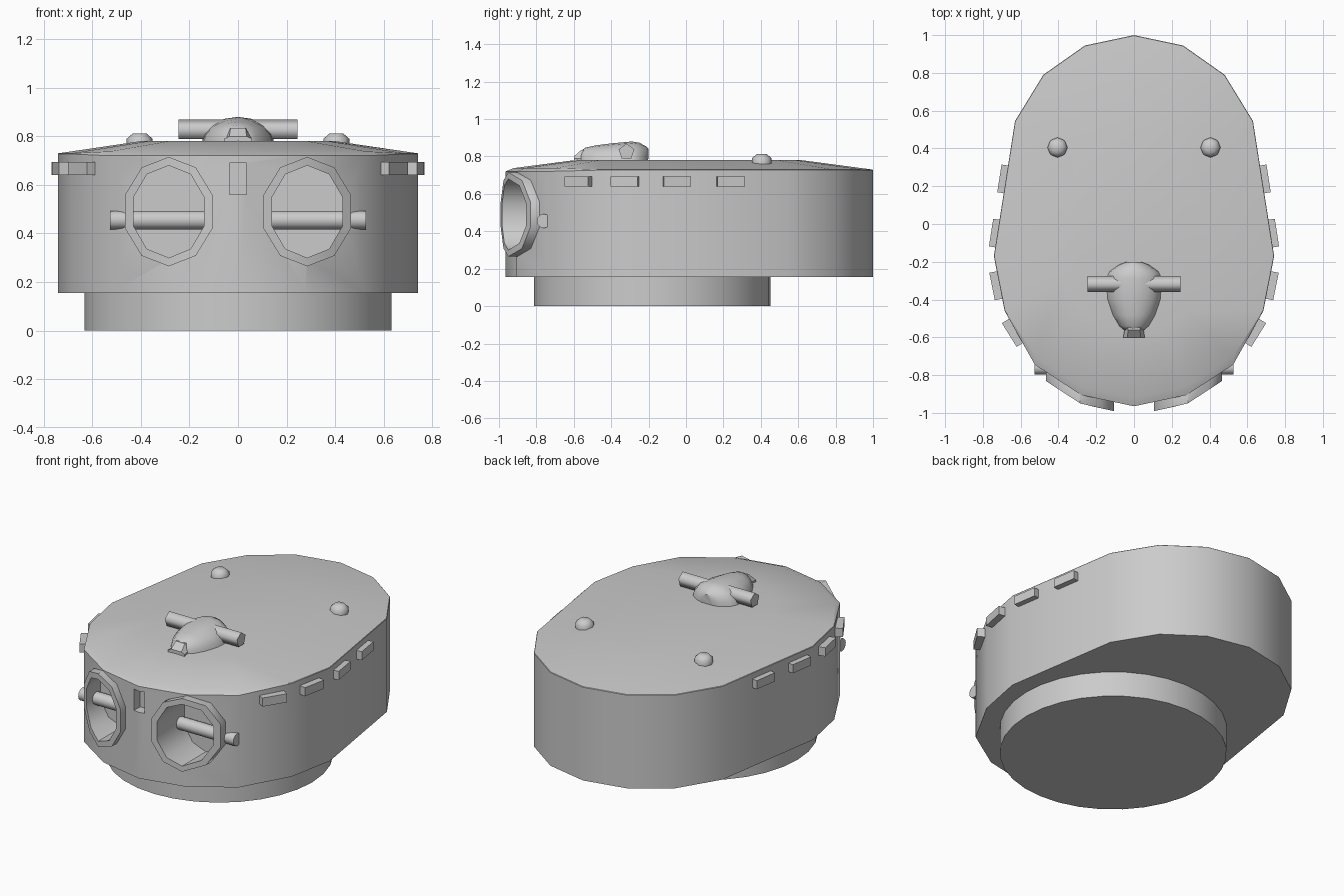
import bpy, bmesh, math
from mathutils import Matrix, Vector

if "Cube" in bpy.data.objects:
    bpy.data.objects.remove(bpy.data.objects["Cube"])


def make(name, verts, faces, smooth=28):
    me = bpy.data.meshes.new(name)
    me.from_pydata(verts, [], faces)
    bm = bmesh.new()
    bm.from_mesh(me)
    bmesh.ops.recalc_face_normals(bm, faces=bm.faces)
    bm.to_mesh(me)
    bm.free()
    ob = bpy.data.objects.new(name, me)
    bpy.context.collection.objects.link(ob)
    if smooth:
        shade(ob, smooth)
    return ob


def shade(ob, angle):
    bpy.ops.object.select_all(action='DESELECT')
    ob.select_set(True)
    bpy.context.view_layer.objects.active = ob
    bpy.ops.object.shade_smooth_by_angle(angle=math.radians(angle))


def loft(name, rings, caps=True, closed=False, smooth=28):
    n, m = len(rings[0]), len(rings)
    faces = []
    for r in range(m if closed else m - 1):
        a, b = r * n, ((r + 1) % m) * n
        faces += [(a + i, a + (i + 1) % n, b + (i + 1) % n, b + i) for i in range(n)]
    if caps:
        faces += [tuple(range(n)), tuple(range((m - 1) * n, m * n))]
    return make(name, [v for r in rings for v in r], faces, smooth)


def box(name, centre, size, turn=0):
    x, y, z = (s / 2 for s in size)
    rot = Matrix.Rotation(turn, 3, 'Z')
    rings = [[Vector(centre) + rot @ Vector((a * x, b * y, c * z))
              for a, b in ((-1, -1), (1, -1), (1, 1), (-1, 1))] for c in (-1, 1)]
    return loft(name, rings, smooth=0)


def bar(name, x0, x1, y, z, r, n, start=0):
    rings = [[(x, y + r * math.cos(start + math.tau * i / n), z + r * math.sin(start + math.tau * i / n))
              for i in range(n)] for x in (x0, x1)]
    return loft(name, rings, smooth=0 if n < 5 else 75)


# Turret shell with a shallow crowned roof and chamfered brow
half = [(0.26, 0.945), (0.48, 0.79), (0.63, 0.545), (0.742, -0.17),
        (0.685, -0.46), (0.525, -0.745), (0.28, -0.905)]
outline = [(0, 1.0)] + half + [(0, -0.965)] + [(-x, y) for x, y in reversed(half)]


def brow(x, y):
    return (x, y + 0.045, 0.738) if y < -0.7 else (x * 0.997, y * 0.997, 0.73)


shell = loft("turret_shell", [
    [(x, y, 0.155) for x, y in outline],
    [(x, y, 0.72 if y < -0.7 else 0.727) for x, y in outline],
    [brow(x, y) for x, y in outline],
    [(x * 0.54, y * 0.62, 0.78) for x, y in outline]], smooth=0)


def front_y(x):
    x = abs(x)
    if x < 0.28:
        return -0.965 + 0.06 * x / 0.28
    return -0.905 + 0.16 * (x - 0.28) / 0.245


def port_ring(cx, rx, rz, depth):
    pts = []
    for i in range(10):
        a = math.pi / 2 + math.tau * i / 10
        x = cx + rx * math.cos(a)
        pts.append((x, depth(x), 0.49 + rz * math.sin(a)))
    return pts


# Recesses cut in the front
cutters = [box("slot_cutter", (0, -0.97, 0.625), (0.07, 0.14, 0.13))]
for s in (-1, 1):
    cutters.append(loft("port_cutter", [port_ring(s * 0.285, 0.16, 0.198, lambda x: d)
                                        for d in (-1.1, -0.72)], smooth=0))
for c in cutters:
    c.hide_render = True
    mod = shell.modifiers.new("cut", 'BOOLEAN')
    mod.operation, mod.solver, mod.object = 'DIFFERENCE', 'EXACT', c
    bpy.context.view_layer.objects.active = shell
    bpy.ops.object.modifier_apply(modifier=mod.name)
    bpy.data.objects.remove(c)
shade(shell, 28)

# Turret ring base
loft("turret_ring", [[(0.632 * math.cos(math.tau * i / 32), -0.18 + 0.632 * math.sin(math.tau * i / 32), z)
                      for i in range(32)] for z in (0, 0.17)])

for s, side in ((-1, "left"), (1, "right")):
    cx = s * 0.285
    # Raised port rim that follows the curved front, with its inner sleeve
    loft("port_rim_" + side, [
        port_ring(cx, 0.189, 0.225, lambda x: front_y(x) + 0.03),
        port_ring(cx, 0.189, 0.225, lambda x: front_y(x) - 0.048),
        port_ring(cx, 0.153, 0.19, lambda x: front_y(x) - 0.048),
        port_ring(cx, 0.153, 0.19, lambda x: -0.715)], caps=False, closed=True, smooth=40)
    # Trunnion bar through the port
    bar("trunnion_" + side, s * 0.12, s * 0.527, -0.76, 0.455, 0.038, 12)
    # Vision blocks along the upper side
    for k, (x, y, t) in enumerate(((0.683, 0.237, 8.8), (0.727, -0.05, 8.8),
                                   (0.722, -0.325, -11.2), (0.635, -0.572, -32))):
        box(f"vision_block_{side}_{k + 1}", (s * x, y, 0.667), (0.06, 0.148, 0.053), s * math.radians(t))
    # Roof knobs
    loft("roof_knob_" + side, [
        [(s * 0.405 + r * math.cos(math.tau * i / 8), 0.405 + r * math.sin(math.tau * i / 8), z)
         for i in range(8)] for r, z in ((0.053, 0.76), (0.053, 0.79), (0.028, 0.812))], smooth=50)

# Sight hood: tapered dome lofted from back to front
hood = []
for y, w, top in ((-0.2, 0.04, 0.84), (-0.215, 0.08, 0.855), (-0.25, 0.13, 0.874), (-0.29, 0.15, 0.88),
                  (-0.4, 0.142, 0.87), (-0.48, 0.115, 0.86), (-0.54, 0.08, 0.847), (-0.565, 0.05, 0.825)):
    hood.append([(w * math.cos(math.pi * i / 8), y if i not in (0, 8) or y < -0.21 else y - 0.005,
                  0.77 + (top - 0.77) * math.sin(math.pi * i / 8)) for i in range(9)])
loft("sight_hood", hood, smooth=45)

# Sight snout
loft("sight_snout", [[(-w, y, 0.765), (-w, y, 0.79), (-w * 0.62, y, t), (w * 0.62, y, t), (w, y, 0.79), (w, y, 0.765)]
                     for y, w, t in ((-0.52, 0.05, 0.835), (-0.56, 0.05, 0.835), (-0.6, 0.057, 0.8))], smooth=0)

# Sight cross bar
bar("sight_cross_bar", -0.245, 0.245, -0.318, 0.825, 0.044, 5, math.pi / 2)
